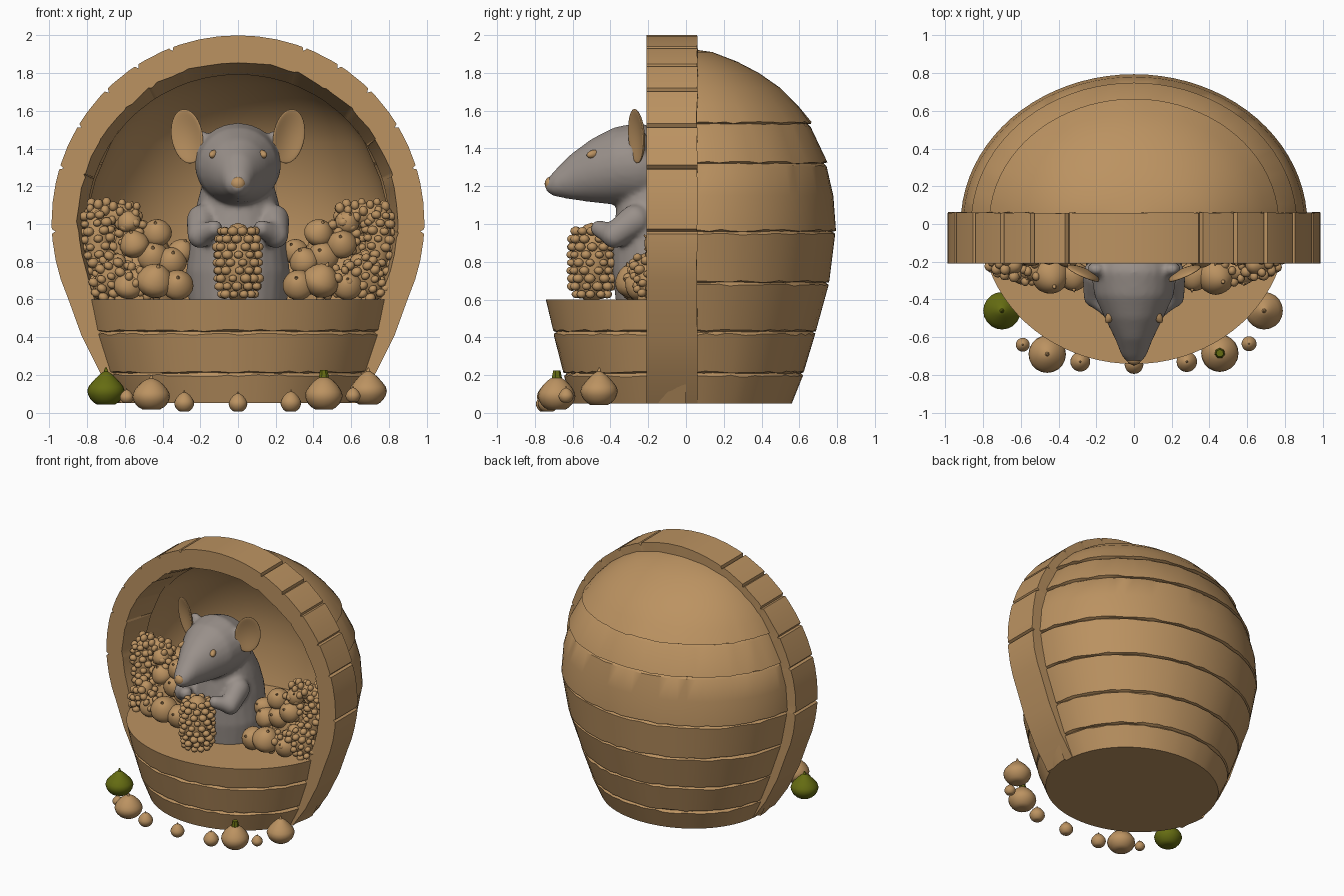
import bpy, bmesh, random
from math import sin, cos, pi, radians
from mathutils import Vector, Matrix, Euler

random.seed(4)
cube = bpy.data.objects.get("Cube")
if cube:
    bpy.data.objects.remove(cube)


def material(name, rgb):
    m = bpy.data.materials.new(name)
    m.use_nodes = True
    m.diffuse_color = (*rgb, 1)
    m.node_tree.nodes["Principled BSDF"].inputs["Base Color"].default_value = (*rgb, 1)
    return m


TAN = material("warm_tan", (0.5, 0.29, 0.12))
GREY = material("fur_grey", (0.32, 0.28, 0.255))
GREEN = material("leaf_green", (0.13, 0.15, 0.006))


def finish(name, bm, mat, angle=40, normals=True, flip=False):
    if normals:
        bmesh.ops.recalc_face_normals(bm, faces=bm.faces)
    if flip:
        bmesh.ops.reverse_faces(bm, faces=bm.faces)
    me = bpy.data.meshes.new(name)
    bm.to_mesh(me)
    bm.free()
    ob = bpy.data.objects.new(name, me)
    bpy.context.collection.objects.link(ob)
    me.materials.append(mat)
    bpy.ops.object.select_all(action='DESELECT')
    ob.select_set(True)
    bpy.context.view_layer.objects.active = ob
    bpy.ops.object.shade_smooth_by_angle(angle=radians(angle))
    return ob


def loft(bm, sections, closed=True, caps=True):
    rows = [[bm.verts.new(p) for p in s] for s in sections]
    n = len(rows[0])
    for a, b in zip(rows, rows[1:]):
        for i in range(n if closed else n - 1):
            j = (i + 1) % n
            bm.faces.new((a[i], a[j], b[j], b[i]))
    if caps:
        bm.faces.new(rows[0])
        bm.faces.new(rows[-1])


def ball(bm, centre, size, rot=(0, 0, 0), seg=20):
    mat = Matrix.LocRotScale(Vector(centre), Euler(rot), Vector(size))
    return bmesh.ops.create_uvsphere(bm, u_segments=seg, v_segments=seg * 2 // 3,
                                     radius=1, matrix=mat)["verts"]


def half_lathe(rows, start, n=40, rough=0.006):
    """Half an elliptical barrel; rows are z, x radius, y radius."""
    return [[(rx * cos(start + pi * i / n), ry * sin(start + pi * i / n),
              z + random.uniform(-rough, rough) * groove) for i in range(n + 1)]
            for z, rx, ry, groove in rows]


def grooved(profile, seams):
    """Cut a narrow groove between boards at each seam row."""
    out = []
    for z, rx, ry in profile:
        if z in seams:
            out += [(z - 0.014, rx, ry, 1), (z, rx - 0.016, ry - 0.016, 0.5),
                    (z + 0.006, rx + 0.004, ry + 0.004, 1)]
        else:
            out.append((z, rx, ry, 0))
    return out


# Rounded barrel back, outside and inside
barrel = [(0.05, 0.62, 0.56), (0.21, 0.69, 0.62), (0.43, 0.77, 0.685), (0.69, 0.86, 0.755),
          (0.96, 0.915, 0.79), (1.15, 0.905, 0.78), (1.32, 0.86, 0.745), (1.53, 0.765, 0.66),
          (1.63, 0.7, 0.59), (1.72, 0.61, 0.5), (1.8, 0.5, 0.385), (1.86, 0.39, 0.27),
          (1.91, 0.22, 0.14), (1.93, 0.002, 0.002)]
bm = bmesh.new()
outer = half_lathe(grooved(barrel, (0.21, 0.43, 0.69, 0.96, 1.32, 1.53)), 0)
loft(bm, outer, closed=False, caps=False)
bm.faces.new([bm.verts.new(p) for p in half_lathe([(0.05, 0.62, 0.56, 0)], 0)[0]])
finish("barrel_back", bm, TAN, 35)

bm = bmesh.new()
inner = [(0.05 + (z - 0.05) * 0.933, rx * 0.88, ry * 0.9, 0) for z, rx, ry in barrel]
loft(bm, half_lathe(inner, 0), closed=False, caps=False)
finish("barrel_lining", bm, TAN, 60, flip=True)

# Front tub wall with its floor and base
tub = [(0.05, 0.64, 0.6), (0.21, 0.71, 0.645), (0.43, 0.775, 0.7), (0.6, 0.81, 0.742)]
bm = bmesh.new()
wall = half_lathe(grooved(tub, (0.21, 0.43)), pi)
loft(bm, wall, closed=False)
finish("tub_front", bm, TAN, 35)
bm = bmesh.new()
bm.faces.new([bm.verts.new(p) for p in half_lathe([(0.599, 0.78, 0.69, 0)], 0)[0]])
finish("tub_floor", bm, TAN)

# Thick arched rim made of planks
seams = [-3, 17, 31, 45, 57, 69]
seams += [180 - a for a in seams]
stops = [(a, 0) for a in range(-24, 205, 6) if min(abs(a - s) for s in seams) > 2]
for s in seams:
    stops += [(s - 0.7, 0), (s, 0.02), (s + 0.7, 0)]
stops.sort()


def rim_section(xo, zo, xi, zi, dip=0, jag=0.007):
    def r():
        return random.uniform(-jag, jag)
    xb, zb = xi * 0.94, 1.01 + (zi - 1.01) * 0.92
    if zi < 0.5:
        zb = zi
    return [(xo, -0.21, zo), (xo, 0.06 + r() * 0.5, zo), (xb, 0.06, zb),
            (xi + r(), -0.21, zi + r())]


feet = [(0.62, 0.05, 0.5, 0.05), (0.73, 0.21, 0.6, 0.21), (0.83, 0.41, 0.7, 0.41)]
sections = [rim_section(*f, jag=0) for f in feet]
for a, dip in stops:
    c, s = cos(radians(a)), sin(radians(a))
    ro = 0.988 - dip
    sections.append(rim_section(ro * c, 1.012 + ro * s, 0.85 * c, 1.01 + 0.85 * s))
sections += [rim_section(-f[0], f[1], -f[2], f[3], jag=0) for f in reversed(feet)]
bm = bmesh.new()
loft(bm, sections)
finish("arched_rim", bm, TAN, 25)


# Mouse body: torso, head and arms fused together
def ellipse(axis, a, b, ra, rb, n=24):
    pts = []
    for i in range(n):
        u, v = ra * cos(2 * pi * i / n), rb * sin(2 * pi * i / n)
        pts.append((u, a, b + v) if axis == 'y' else (u, b + v, a))
    return pts


torso = [(0.57, -0.12, 0.26, 0.25), (0.75, -0.12, 0.275, 0.27), (0.95, -0.12, 0.25, 0.27),
         (1.1, -0.13, 0.22, 0.235), (1.25, -0.15, 0.18, 0.17)]
head = [(-0.745, 1.2, 0.025, 0.025), (-0.7, 1.213, 0.065, 0.066), (-0.61, 1.25, 0.1, 0.12),
        (-0.5, 1.283, 0.155, 0.168), (-0.38, 1.307, 0.21, 0.205), (-0.25, 1.318, 0.23, 0.22),
        (-0.12, 1.3, 0.21, 0.19), (-0.02, 1.28, 0.09, 0.09)]
bm = bmesh.new()
loft(bm, [ellipse('z', *s) for s in torso])
loft(bm, [ellipse('y', *s) for s in head])
for side in (1, -1):
    path = [Vector((side * 0.19, -0.27, 1.02)), Vector((side * 0.2, -0.38, 0.94)),
            Vector((side * 0.125, -0.46, 0.975))]
    for a, b, r in ((path[0], path[1], 0.085), (path[1], path[2], 0.062)):
        for k in range(6):
            ball(bm, a.lerp(b, k / 5), [r - 0.003 * k] * 3, seg=14)
    # Ear base
    ball(bm, (side * 0.2, -0.24, 1.43), (0.05, 0.04, 0.07))
mouse = finish("mouse_body", bm, GREY, 80)
mod = mouse.modifiers.new("fuse", 'REMESH')
mod.mode, mod.voxel_size, mod.use_smooth_shade = 'VOXEL', 0.016, True
mod = mouse.modifiers.new("soften", 'SMOOTH')
mod.factor, mod.iterations = 0.5, 5

# Ears, eyes and nose
for side, word in ((1, "left"), (-1, "right")):
    bm = bmesh.new()
    for v in ball(bm, (0, 0, 0), (0.092, 0.03, 0.145), seg=28):
        # hollow the front of the ear
        if v.co.y < 0:
            v.co.y = v.co.y * 0.6 + 0.03 * (1 - (v.co.x / 0.092) ** 2 - (v.co.z / 0.145) ** 2)
    bm.transform(Matrix.LocRotScale(Vector((side * 0.27, -0.265, 1.465)),
                                    Euler((0.1, side * 0.12, side * 0.45)), None))
    finish(word + "_ear", bm, TAN, 60)
    bm = bmesh.new()
    ball(bm, (side * 0.127, -0.49, 1.37), (0.022, 0.04, 0.022), (0.2, 0, side * 0.5))
    finish(word + "_eye", bm, TAN, 60)
bm = bmesh.new()
ball(bm, (0, -0.72, 1.213), (0.038, 0.028, 0.036))
finish("nose", bm, TAN, 60)


# Corn cobs covered in kernels
def cob(name, centre, radius, height, rot=(0, 0, 0)):
    bm = bmesh.new()
    ball(bm, (0, 0, 0), (radius * 0.88, radius * 0.88, height * 0.53), seg=14)
    rows, around = int(height / 0.042), int(radius * 84)
    for j in range(rows):
        t = (j + 0.5) / rows * 2 - 1
        r = radius * (0.9 - 0.3 * abs(t) ** 4)
        for i in range(around):
            a = 2 * pi * (i + 0.5 * (j % 2) + random.uniform(-0.15, 0.15)) / around
            loc = Vector((r * cos(a), r * sin(a), t * height * 0.47))
            size = Vector((1, 1, 0.85)) * random.uniform(0.022, 0.031)
            bmesh.ops.create_icosphere(bm, subdivisions=2, radius=1,
                                       matrix=Matrix.LocRotScale(loc, None, size))
    bm.transform(Matrix.LocRotScale(Vector(centre), Euler(rot), None))
    return finish(name, bm, TAN, 35)


cob("held_cob", (0, -0.5, 0.795), 0.122, 0.4)


# Round fruits with a drawn-out top
def fruit(name, x, y, z, r, h, mat=TAN, taper=0.3, tilt=(0, 0, 0), stem=None):
    bm = bmesh.new()
    for v in ball(bm, (0, 0, 0), (1, 1, 1)):
        up = max(0, v.co.z)
        v.co.x *= 1 - taper * up
        v.co.y *= 1 - taper * up
        v.co.z = max(v.co.z, -0.88)
    bmesh.ops.create_cone(bm, cap_ends=True, segments=8, radius1=0.14, radius2=0.04,
                          depth=0.3, matrix=Matrix.Translation((0, 0, 1.05)))
    bm.transform(Matrix.LocRotScale(Vector((x, y, z + h * 0.44)), Euler(tilt),
                                    Vector((r, r, h / 2.05))))
    finish(name, bm, mat, 45)
    if stem:
        bm = bmesh.new()
        bmesh.ops.create_cone(bm, cap_ends=True, segments=7, radius1=0.028, radius2=0.02,
                              depth=0.04, matrix=Matrix.Translation((x, y, z + h)))
        finish(name + "_stem", bm, stem)


fruit("green_fruit", -0.7, -0.46, 0.04, 0.1, 0.195, GREEN, 0.55)
fruit("pointed_fruit", 0.69, -0.46, 0.04, 0.1, 0.195, TAN, 0.5)
fruit("large_fruit_right", -0.46, -0.69, 0.015, 0.1, 0.18)
fruit("large_fruit_left", 0.455, -0.685, 0.015, 0.1, 0.19, stem=GREEN)
for i, (x, y, z, r) in enumerate([(-0.59, -0.64, 0.05, 0.037), (-0.285, -0.73, 0.005, 0.053),
                                  (0, -0.745, 0.005, 0.05), (0.28, -0.73, 0.005, 0.055),
                                  (0.61, -0.635, 0.055, 0.04)]):
    fruit("small_fruit_%d" % (i + 1), x, y, z, r, r * 2.1)

# Harvest heaps on both sides of the mouse
cobs = [(0.66, -0.07, 1.05, 0.07, 0.3, (0, 1.5, 0.1)), (0.74, -0.1, 0.88, 0.08, 0.4, (0, 0.1, 0)),
        (0.59, -0.08, 0.88, 0.08, 0.34, (0.1, -0.3, 0)), (0.68, -0.2, 0.72, 0.08, 0.26, (0.2, -0.5, 0)),
        (0.5, -0.24, 0.69, 0.07, 0.24, (0.3, 1.2, 0.2))]
fruits = [(0.43, -0.12, 0.89, 0.08), (0.32, -0.28, 0.61, 0.085), (0.35, -0.16, 0.74, 0.08),
          (0.44, -0.28, 0.62, 0.1), (0.55, -0.15, 0.83, 0.08), (0.58, -0.25, 0.61, 0.08),
          (0.58, -0.12, 0.96, 0.065), (0.45, -0.14, 0.76, 0.085), (0.3, -0.12, 0.8, 0.07)]
for side, word in ((1, "left"), (-1, "right")):
    bm = bmesh.new()
    ball(bm, (side * 0.54, 0.05, 0.6), (0.24, 0.24, 0.42))
    finish(word + "_heap_core", bm, TAN)
    for i, (x, y, z, r, h, rot) in enumerate(cobs):
        cob("%s_heap_cob_%d" % (word, i + 1), (side * x, y, z), r, h,
            (rot[0], side * rot[1], side * rot[2]))
    for i, (x, y, z, r) in enumerate(fruits):
        fruit("%s_heap_fruit_%d" % (word, i + 1), side * x, y, z, r, r * 1.85, TAN, 0.2,
              (random.uniform(0.2, 1.2), random.uniform(-0.5, 0.5), 0))
